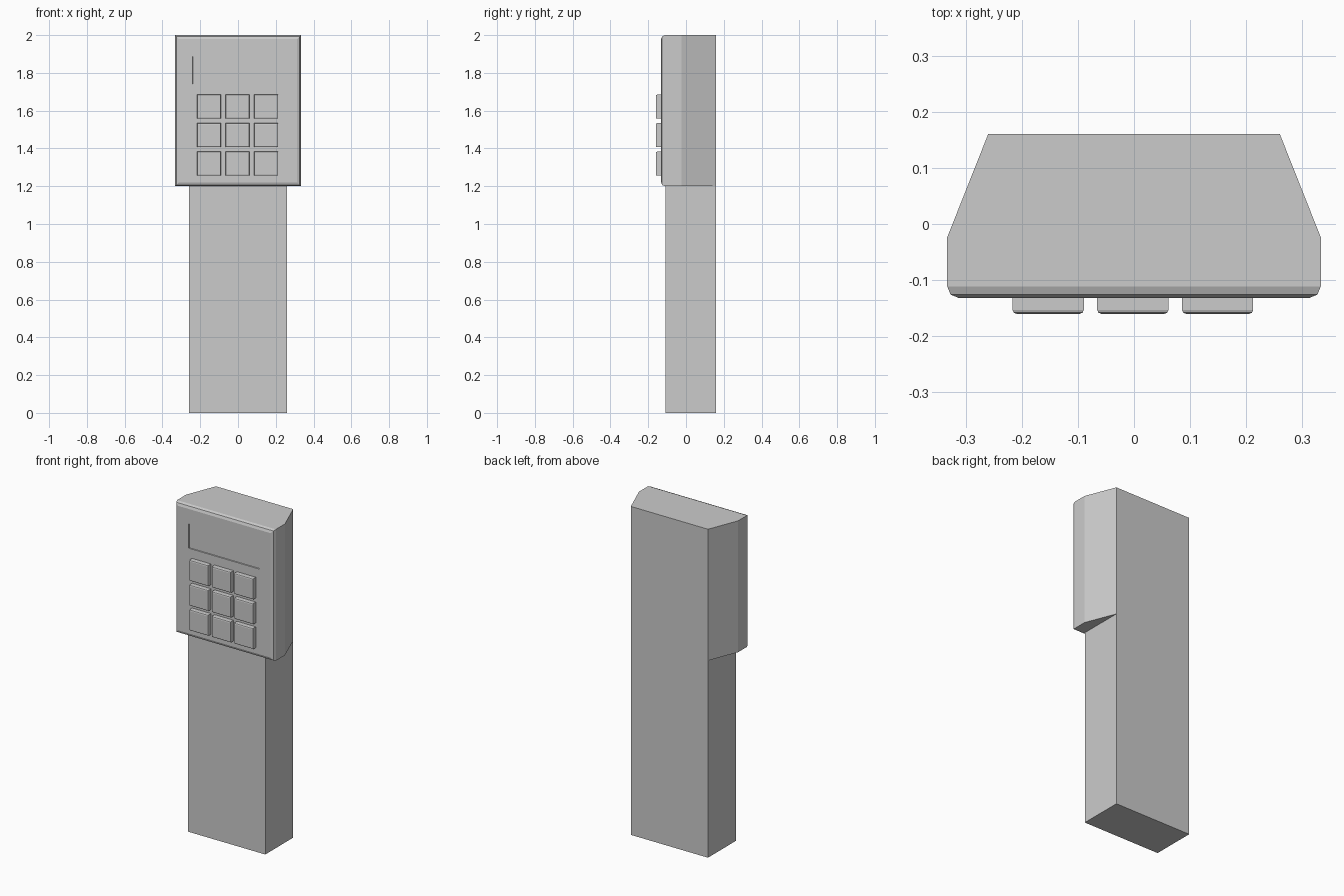
import bpy, bmesh

if "Cube" in bpy.data.objects:
    bpy.data.objects.remove(bpy.data.objects["Cube"])

POST_X, BACK, POST_FRONT = 0.26, 0.16, -0.109
HEAD_X, SIDE_Y, FRONT = 0.333, -0.024, -0.132
HEAD_Z, TOP = 1.2, 2.0


def finish(bm, name):
    bmesh.ops.recalc_face_normals(bm, faces=bm.faces)
    mesh = bpy.data.meshes.new(name)
    bm.to_mesh(mesh)
    bm.free()
    obj = bpy.data.objects.new(name, mesh)
    bpy.context.collection.objects.link(obj)
    return obj


# Terminal body: post and wider head in one closed shell
bm = bmesh.new()


def ring(points, z):
    return [bm.verts.new((x, y, z)) for x, y in points]


head = [(POST_X, BACK), (-POST_X, BACK), (-HEAD_X, SIDE_Y), (-HEAD_X, FRONT),
        (HEAD_X, FRONT), (HEAD_X, SIDE_Y)]
post_front = [(-POST_X, POST_FRONT), (POST_X, POST_FRONT)]
low = ring(head, HEAD_Z)
top = ring(head, TOP)
neck = ring(post_front, HEAD_Z)
foot = ring(head[:2] + post_front, 0)

bm.faces.new(top)
bm.faces.new(foot)
bm.faces.new(low[1:] + [low[0], neck[1], neck[0]])            # underside of head
bm.faces.new([foot[0], foot[1], low[1], top[1], top[0], low[0]])  # one-piece back
for i in range(1, 6):                                          # head sides and front
    j = (i + 1) % 6
    f = bm.faces.new([low[i], low[j], top[j], top[i]])
    if i == 3:
        front = f
bm.faces.new([foot[1], foot[2], neck[0], low[1]])
bm.faces.new([foot[2], foot[3], neck[1], neck[0]])
bm.faces.new([foot[3], foot[0], low[0], neck[1]])
bmesh.ops.recalc_face_normals(bm, faces=bm.faces)

# Rounded border of the head front
bmesh.ops.bevel(bm, geom=list(front.edges), offset=0.021, segments=2,
                profile=0.5, affect='EDGES')

# Shallow display recess
bm.normal_update()
panel = max((f for f in bm.faces if f.normal.y < -0.99
             and f.calc_center_median().z > HEAD_Z), key=lambda f: f.calc_area())
bmesh.ops.inset_individual(bm, faces=[panel], thickness=0.05)
for v in panel.verts:
    v.co.x = 0.236 if v.co.x > 0 else -0.24
    v.co.z = 1.888 if v.co.z > 1.6 else 1.74
bm.normal_update()
bmesh.ops.inset_individual(bm, faces=[panel], thickness=0.002, depth=-0.005)
finish(bm, "terminal_body")


# Keypad buttons with softened front edges
def button(name, x, z):
    bm = bmesh.new()
    bmesh.ops.create_cube(bm, size=1)
    y0, y1 = -0.16, FRONT + 0.004
    for v in bm.verts:
        v.co = (x + v.co.x * 0.127, (y0 + y1) / 2 + v.co.y * (y1 - y0), z + v.co.z * 0.127)
    edges = [e for e in bm.edges if all(v.co.y < y0 + 0.001 for v in e.verts)]
    bmesh.ops.bevel(bm, geom=edges, offset=0.007, segments=2,
                    profile=0.5, affect='EDGES')
    finish(bm, name)


for row in range(3):
    for col in range(3):
        button(f"button_{row + 1}_{col + 1}", -0.153 + 0.151 * col, 1.621 - 0.151 * row)
